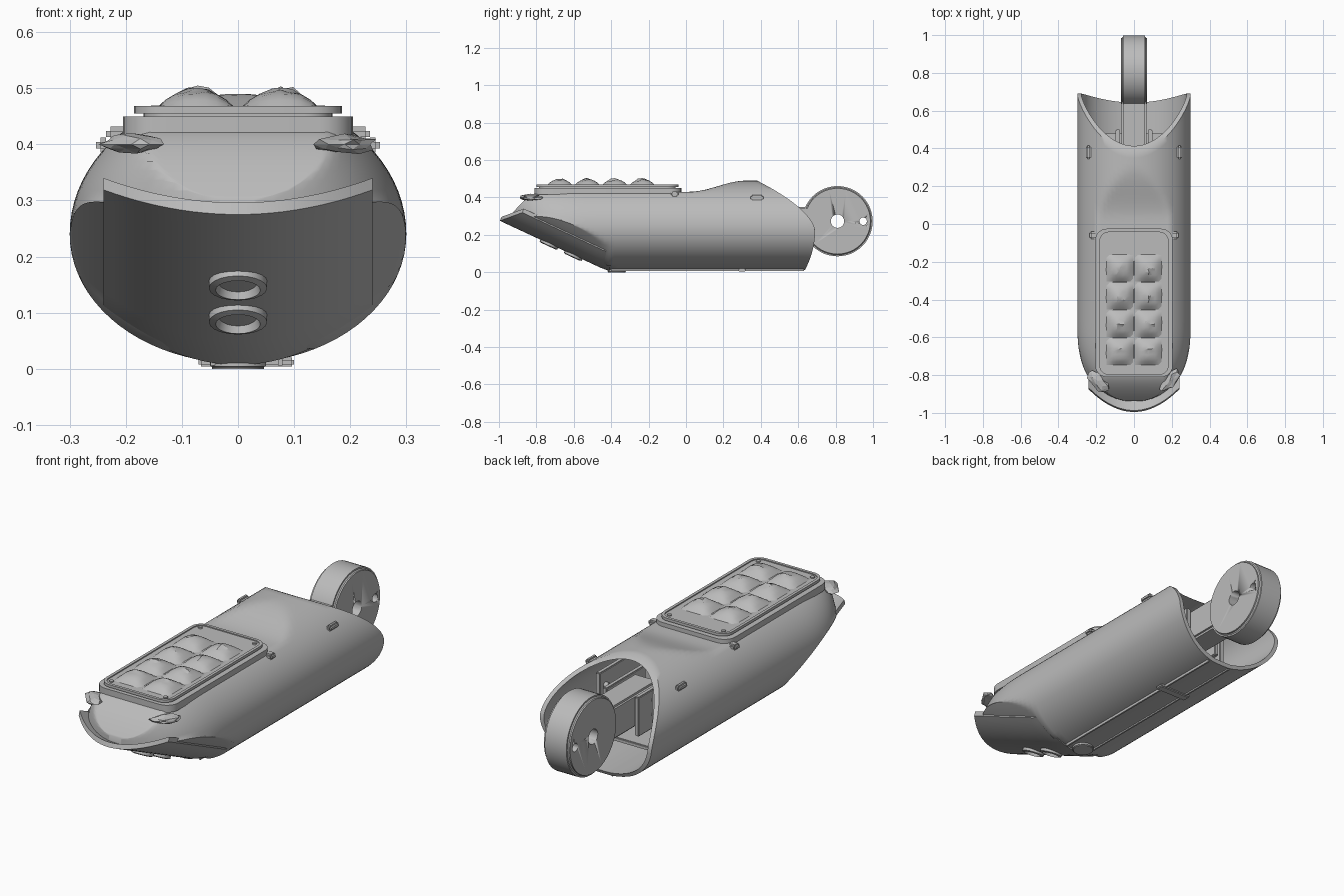
import bpy, bmesh, math, random
from mathutils import Vector, Matrix

random.seed(4)
if "Cube" in bpy.data.objects:
    bpy.data.objects.remove(bpy.data.objects["Cube"])

grey = bpy.data.materials.new("plain grey")
grey.use_nodes = True
grey.diffuse_color = (0.5, 0.5, 0.5, 1)
grey.node_tree.nodes["Principled BSDF"].inputs["Base Color"].default_value = (0.5, 0.5, 0.5, 1)


def finish(name, bm, smooth=True, angle=35):
    bmesh.ops.recalc_face_normals(bm, faces=bm.faces)
    mesh = bpy.data.meshes.new(name)
    bm.to_mesh(mesh)
    bm.free()
    obj = bpy.data.objects.new(name, mesh)
    bpy.context.collection.objects.link(obj)
    mesh.materials.append(grey)
    bpy.ops.object.select_all(action="DESELECT")
    obj.select_set(True)
    bpy.context.view_layer.objects.active = obj
    if smooth:
        bpy.ops.object.shade_smooth_by_angle(angle=math.radians(angle))
    return obj


def loft(bm, rows, closed=True, caps=True):
    rings = [[bm.verts.new(p) for p in row] for row in rows]
    n = len(rings[0])
    for a, b in zip(rings, rings[1:]):
        for i in range(n if closed else n - 1):
            j = (i + 1) % n
            bm.faces.new((a[i], a[j], b[j], b[i]))
    if caps:
        bm.faces.new(rings[0])
        bm.faces.new(rings[-1])


def box(name, lo, hi, bevel=0.0, tilt=0.0):
    lo, hi = Vector(lo), Vector(hi)
    bm = bmesh.new()
    bmesh.ops.create_cube(bm, size=1)
    bmesh.ops.scale(bm, vec=hi - lo, verts=bm.verts)
    if bevel:
        bmesh.ops.bevel(bm, geom=bm.edges[:], offset=bevel, segments=2, affect="EDGES")
    bmesh.ops.rotate(bm, matrix=Matrix.Rotation(tilt, 3, "X"), verts=bm.verts)
    bmesh.ops.translate(bm, vec=(lo + hi) / 2, verts=bm.verts)
    return finish(name, bm)


def disc(name, centre, radius, half, axis="Y", bevel=0.0, sides=48):
    bm = bmesh.new()
    bmesh.ops.create_cone(bm, cap_ends=True, segments=sides, radius1=radius, radius2=radius, depth=2 * half)
    if bevel:
        rims = [e for e in bm.edges if abs(e.verts[0].co.z - e.verts[1].co.z) < 1e-5]
        bmesh.ops.bevel(bm, geom=rims, offset=bevel, segments=3, affect="EDGES")
    if axis == "Y":
        bmesh.ops.rotate(bm, matrix=Matrix.Rotation(math.pi / 2, 3, "Y"), verts=bm.verts)
    bmesh.ops.translate(bm, vec=centre, verts=bm.verts)
    return finish(name, bm)


def rounded_plate(name, half_x, y0, y1, z0, z1, r, inner=0.0):
    """Rounded rectangle slab, or a frame when inner is the border width."""
    def ring(inset, z):
        rad = max(r - inset, 0.01)
        cx, cy = half_x - inset - rad, (y1 - y0) / 2 - inset - rad
        pts = []
        for q, (sx, sy) in enumerate(((1, 1), (-1, 1), (-1, -1), (1, -1))):
            for k in range(7):
                a = (q + k / 6) * math.pi / 2
                pts.append((sx * cx + rad * math.cos(a), (y0 + y1) / 2 + sy * cy + rad * math.sin(a), z))
        return pts
    bm = bmesh.new()
    if inner:
        loft(bm, [ring(inner, z0), ring(0, z0), ring(0, z1), ring(inner, z1), ring(inner, z0)], caps=False)
    else:
        loft(bm, [ring(0, z0), ring(0, z1)])
    return finish(name, bm)


# Shell: rounded tube with a tapering nose and a scooped open rear
def sole(x, y):
    return 0.01 + max(0, -0.42 - y) * 0.466 + 0.1 * (x / 0.24) ** 2


def crown(y):
    if y < -0.78:
        return 0.43 - 0.13 * ((-0.78 - y) / 0.16) ** 1.6
    u = min(max((y - 0.02) / 0.3, 0), 1)
    return 0.43 + 0.06 * u * u * (3 - 2 * u)


def rear_end(z):
    if z > 0.22:
        return 0.69 - 0.31 * ((z - 0.22) / 0.27) ** 1.7
    return 0.69 - 0.05 * ((0.22 - z) / 0.2) ** 2


def section(t, y, shrink=1.0):
    w = 0.3 * math.sqrt(1 - (max(0, -0.5 - y) / 0.44) ** 3)
    x = w * math.cos(t)
    s = math.sin(t)
    z = 0.24 + (0.25 if s > 0 else 0.23) * s
    z = min(z, crown(y))
    z = max(z, sole(x, y) + 0.004 if y < -0.42 else 0.012)
    return (x * shrink, y, 0.24 + (z - 0.24) * shrink)


N, NOSE = 80, -0.938
angles = [2 * math.pi * i / N for i in range(N)]
rows = []
for k in range(61):
    s = (k / 60) ** 1.4
    rows.append([section(t, NOSE + s * (rear_end(section(t, 0.5)[2]) - NOSE)) for t in angles])
for k in range(9):
    rows.append([section(t, rear_end(section(t, 0.5, 0.93)[2]) * (1 - k / 8) - 0.1 * k / 8, 0.93) for t in angles])
bm = bmesh.new()
loft(bm, rows)
finish("shell", bm, angle=40)

# Sloping trough plate under the nose
outer, upper = [], []
for j in range(25):
    x = -0.24 + 0.02 * j
    front = -0.995 + 0.12 * (x / 0.24) ** 2
    ys = [front + (-0.41 - front) * k / 12 for k in range(13)]
    low = [(x, y, sole(x, y) - 0.003) for y in ys]
    high = [(x, y + 0.008, sole(x, y) + 0.018) for y in reversed(ys)]
    outer.append(low + high)
bm = bmesh.new()
loft(bm, outer)
finish("nose_plate", bm)

# Two ring sockets on the sloping plate
for i, y in enumerate((-0.73, -0.6)):
    bm = bmesh.new()
    tilt = Matrix.Rotation(math.atan(-0.466), 3, "X")
    prof = [(0.052, 0.01), (0.052, -0.012), (0.04, -0.016), (0.034, 0.004)]
    loft(bm, [[Vector((0, y, sole(0, y))) + tilt @ Vector((r * math.cos(a), r * math.sin(a), h))
               for a in angles[::4]] for r, h in prof], caps=False)
    finish(f"ring_socket_{i + 1}", bm)

# Top panel: base, neck, lid and raised border
rounded_plate("panel_base", 0.205, -0.81, -0.025, 0.415, 0.45, 0.06)
rounded_plate("panel_neck", 0.168, -0.785, -0.055, 0.44, 0.458, 0.05)
rounded_plate("panel_lid", 0.185, -0.8, -0.04, 0.455, 0.463, 0.055)
rounded_plate("panel_border", 0.185, -0.8, -0.04, 0.46, 0.468, 0.055, inner=0.014)

# Eight pinched cushions
for row in range(4):
    for side in (-1, 1):
        cy, cx = -0.675 + 0.147 * row, 0.075 * side
        bm = bmesh.new()
        bmesh.ops.create_grid(bm, x_segments=8, y_segments=8, size=1)
        for v in bm.verts:
            u, w = v.co.x, v.co.y
            hump = (1 - u ** 4) * (1 - w ** 4) * (1 - 0.5 * math.hypot(u, w))
            wobble = random.uniform(-0.006, 0.006) if math.hypot(u, w) < 0.5 else 0
            v.co = (cx + 0.073 * u + wobble, cy + 0.073 * w - wobble, 0.462 + 0.04 * hump + wobble)
        finish(f"cushion_{row + 1}_{'left' if side > 0 else 'right'}", bm, angle=25)

# Corner clips, side studs and panel screws
for side, tag in ((1, "left"), (-1, "right")):
    bm = bmesh.new()
    bmesh.ops.create_icosphere(bm, subdivisions=2, radius=1)
    for v in bm.verts:
        c = v.co * random.uniform(0.75, 1.15)
        v.co = (side * (0.19 + 0.055 * c.x), -0.8 + 0.05 * c.y - 0.03 * (1 - c.x), 0.4 + 0.018 * c.z)
    finish(f"front_clip_{tag}", bm, smooth=False)
    box(f"rear_clip_{tag}", sorted((side * 0.19, side * 0.235))[:1] + [-0.08, 0.405],
        sorted((side * 0.19, side * 0.235))[1:] + [-0.04, 0.432], 0.008)
    box(f"side_stud_{tag}", (side * 0.24 - 0.013, 0.345, 0.385), (side * 0.24 + 0.013, 0.415, 0.412), 0.008)
    for y in (-0.76, -0.08):
        disc(f"panel_screw_{tag}", (side * 0.145, y, 0.464), 0.01, 0.005, "Z", sides=12)
    # Inner bracket walls with bolts
    x = side * 0.15
    box(f"bracket_wall_{tag}", (x - 0.012, 0.1, 0.1), (x + 0.012, 0.46, 0.39), 0.004)
    box(f"arm_fork_{tag}", (side * 0.085 - 0.012, 0.2, 0.16), (side * 0.085 + 0.012, 0.5, 0.35), 0.004)
    for z in (0.18, 0.25, 0.32):
        disc(f"bracket_bolt_{tag}", (side * 0.13, 0.42, z), 0.014, 0.012, sides=12)
    # Runner strip along the underside
    box(f"runner_{tag}", (0.015 + side * 0.06 - 0.004, -0.4, 0.006), (0.015 + side * 0.06 + 0.004, 0.63, 0.022))
box("bracket_floor", (-0.16, 0.1, 0.095), (0.16, 0.48, 0.115), 0.004)
box("bracket_back", (-0.16, 0.1, 0.1), (0.16, 0.12, 0.39), 0.004)
box("underside_bar", (-0.07, 0.28, 0.004), (0.1, 0.32, 0.02), 0.004)
disc("underside_knob", (0.0, -0.37, 0.012), 0.05, 0.012, "Z", 0.004, 20)

# Rear wheel with two holes through it, and its arm
HUB = Vector((0, 0.81, 0.273))
wheel = disc("rear_wheel", HUB, 0.188, 0.07, bevel=0.012)
arm = box("wheel_arm", (-0.065, 0.3, 0.19), (0.065, 0.69, 0.35), 0.01)
for offset, r in ((0, 0.036), (0.137, 0.02)):
    cutter = disc("hole_cutter", HUB + Vector((0, offset, 0)), r, 0.2, sides=20)
    cutter.hide_render = True
    bpy.context.view_layer.objects.active = wheel
    mod = wheel.modifiers.new("hole", "BOOLEAN")
    mod.object, mod.operation, mod.solver = cutter, "DIFFERENCE", "EXACT"
    bpy.ops.object.modifier_apply(modifier=mod.name)
    bpy.data.objects.remove(cutter)
